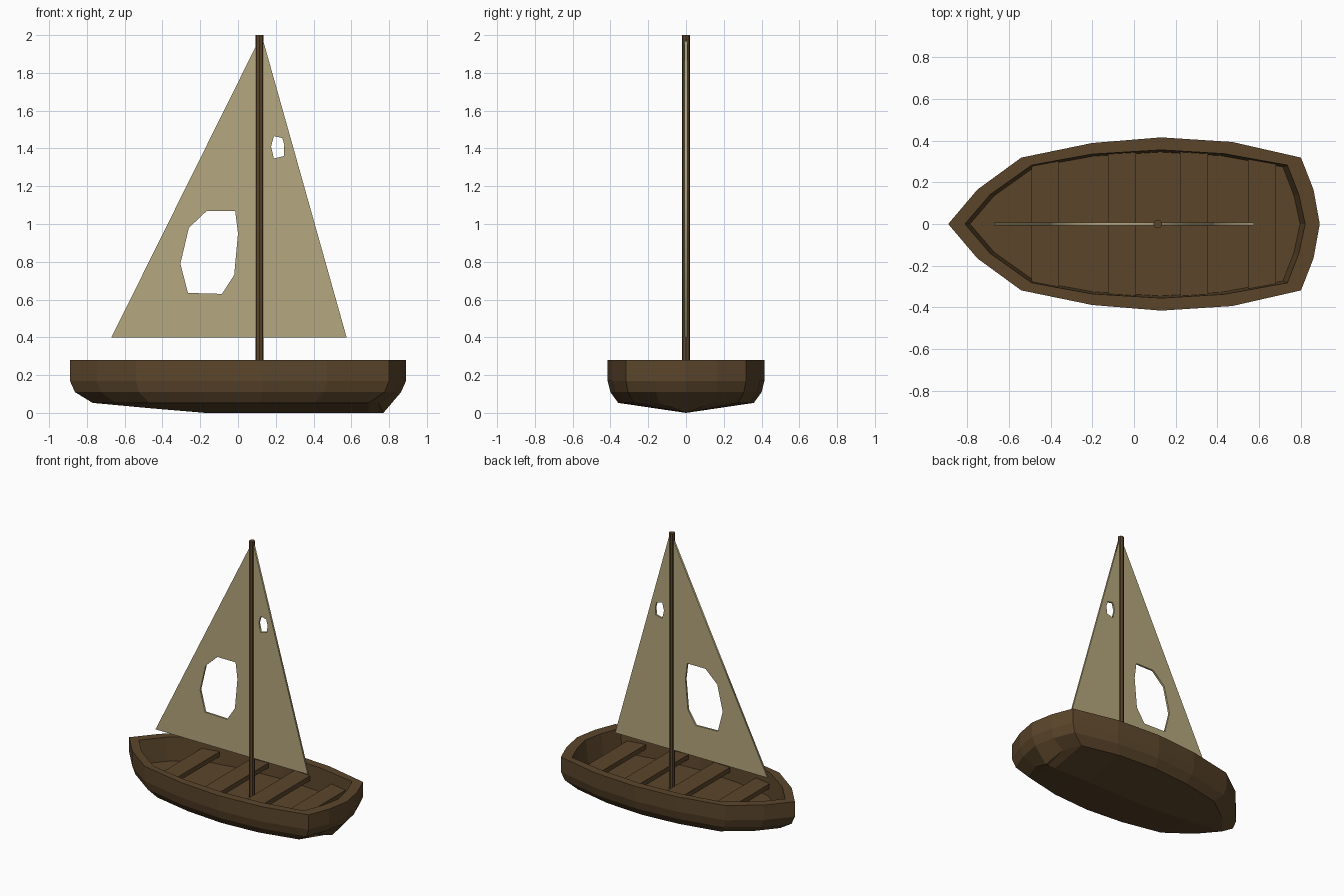
import bpy, bmesh, math

if "Cube" in bpy.data.objects:
    bpy.data.objects.remove(bpy.data.objects["Cube"])


def material(name, color):
    m = bpy.data.materials.new(name)
    m.diffuse_color = (*color, 1)
    m.use_nodes = True
    m.node_tree.nodes["Principled BSDF"].inputs["Base Color"].default_value = m.diffuse_color
    return m


WOOD = material("wood", (0.105, 0.06, 0.024))
SAIL = material("canvas", (0.46, 0.39, 0.21))


def finish(name, bm, mat):
    bmesh.ops.recalc_face_normals(bm, faces=bm.faces)
    me = bpy.data.meshes.new(name)
    bm.to_mesh(me)
    bm.free()
    me.materials.append(mat)
    ob = bpy.data.objects.new(name, me)
    bpy.context.collection.objects.link(ob)
    return ob


# Half outlines of the hull, bow to stern
OUTER = [(-.89, 0), (-.75, .165), (-.54, .318), (-.2, .388), (.13, .415),
         (.47, .393), (.80, .318), (.86, .165), (.89, 0)]
INNER = [(-.81, 0), (-.69, .14), (-.49, .282), (-.2, .335), (.13, .355),
         (.43, .337), (.735, .282), (.79, .14), (.82, 0)]


def ring(bm, half, sx, sy, z):
    pts = half + [(x, -y) for x, y in half[-2:0:-1]]
    return [bm.verts.new((x * sx, y * sy, z)) for x, y in pts]


# Hull: stacked rings from floor, over the rim, down to the chine
bm = bmesh.new()
layers = [(INNER, .97, .97, .11), (INNER, 1, 1, .28), (OUTER, 1, 1, .28),
          (OUTER, 1, 1, .17), (OUTER, .97, .965, .11), (OUTER, .865, .865, .053)]
rings = [ring(bm, *l) for l in layers]
n = len(rings[0])
for a, b in zip(rings, rings[1:]):
    for i in range(n):
        j = (i + 1) % n
        bm.faces.new((a[i], a[j], b[j], b[i]))
bm.faces.new(rings[0])

# Shallow V bottom joined along a keel line
chine = rings[-1]
chine[8].co.z = 0
keel = [chine[0]]
for i in range(1, 8):
    x = chine[i].co.x
    keel.append(bm.verts.new((x, 0, max(0, .053 * (-.2 - x) / .57))))
keel.append(chine[8])
for i in range(8):
    for a, b in ((chine[i], chine[i + 1]), (chine[-i % n], chine[-(i + 1) % n])):
        bm.faces.new(list(dict.fromkeys((a, b, keel[i + 1], keel[i]))))
finish("hull", bm, WOOD)


def inner_width(x):
    for (x0, y0), (x1, y1) in zip(INNER, INNER[1:]):
        if x0 <= x <= x1:
            return y0 + (y1 - y0) * (x - x0) / (x1 - x0)


# Seats: planks with ends following the hull wall
for k, (x0, x1) in enumerate([(-.49, -.36), (-.125, .01), (.22, .355), (.545, .68)]):
    bm = bmesh.new()
    w0, w1 = inner_width(x0) + .004, inner_width(x1) + .004
    f = bm.faces.new([bm.verts.new((x, y, .165)) for x, y in
                      ((x0, -w0), (x1, -w1), (x1, w1), (x0, w0))])
    top = bmesh.ops.extrude_face_region(bm, geom=[f])["geom"]
    bmesh.ops.translate(bm, vec=(0, 0, .035),
                        verts=[v for v in top if isinstance(v, bmesh.types.BMVert)])
    finish(f"seat_{k + 1}", bm, WOOD)

# Mast
bpy.ops.mesh.primitive_cylinder_add(vertices=8, radius=.021, depth=1.9,
                                    location=(.114, 0, 1.05))
mast = bpy.context.object
mast.name = "mast"
mast.data.materials.append(WOOD)


# Sails: flat outlines with a torn hole, given thickness
def sail(name, *loops):
    cu = bpy.data.curves.new(name, 'CURVE')
    cu.dimensions = '2D'
    cu.fill_mode = 'BOTH'
    cu.extrude = .007
    for loop in loops:
        s = cu.splines.new('POLY')
        s.points.add(len(loop) - 1)
        for p, (x, z) in zip(s.points, loop):
            p.co = (x, z, 0, 1)
        s.use_cyclic_u = True
    cu.materials.append(SAIL)
    ob = bpy.data.objects.new(name, cu)
    bpy.context.collection.objects.link(ob)
    ob.rotation_euler.x = math.pi / 2
    bpy.ops.object.select_all(action='DESELECT')
    ob.select_set(True)
    bpy.context.view_layer.objects.active = ob
    bpy.ops.object.convert(target='MESH')


sail("main_sail", [(-.67, .4), (.114, .4), (.114, 1.98)],
     [(-.26, .98), (-.165, 1.07), (-.015, 1.07), (0, .95), (-.02, .73),
      (-.085, .63), (-.265, .635), (-.305, .79)])
sail("fore_sail", [(.114, .4), (.575, .4), (.128, 1.99), (.114, 1.99)],
     [(.19, 1.465), (.235, 1.455), (.245, 1.42), (.243, 1.36), (.19, 1.347), (.175, 1.41)])
